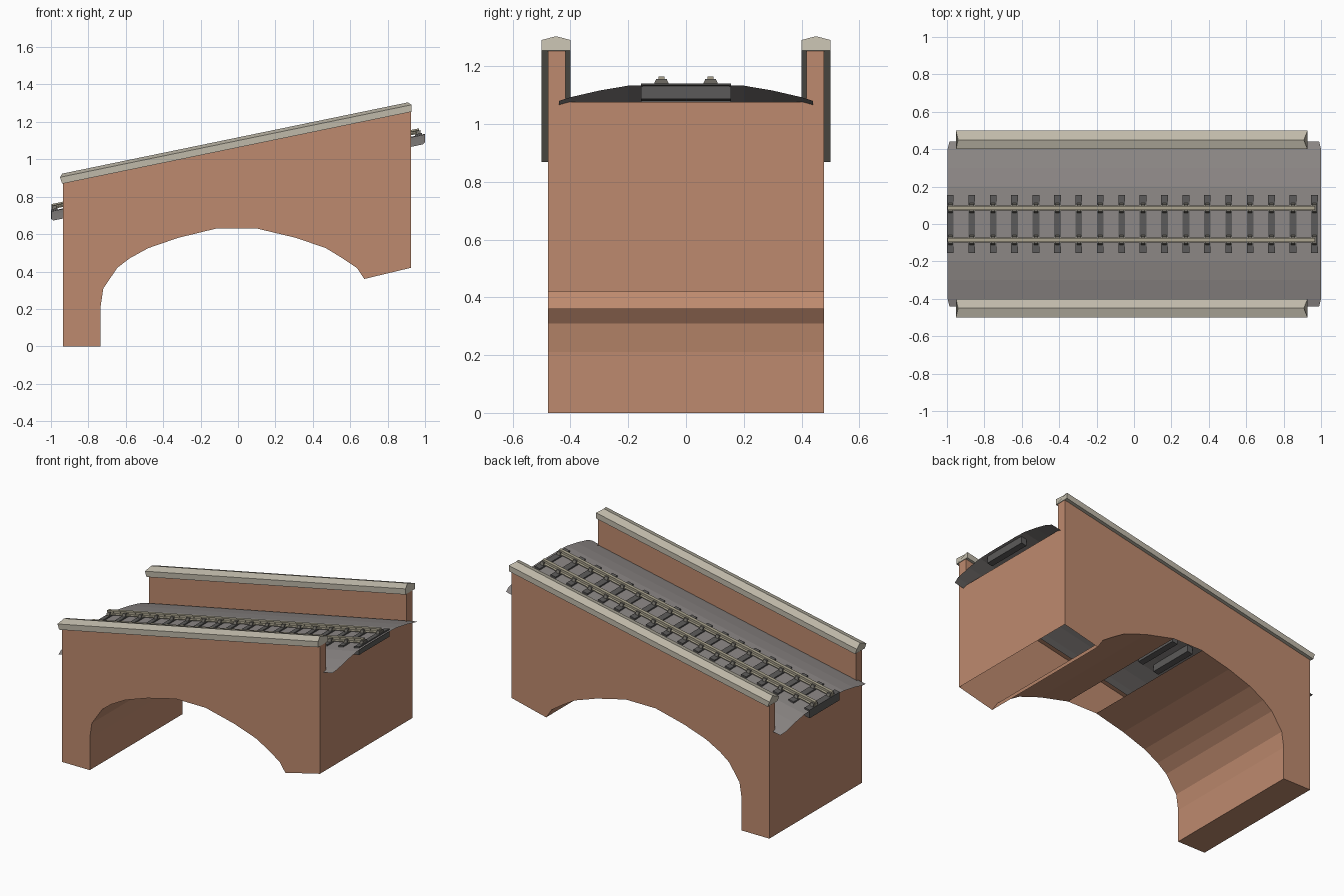
import bpy, bmesh

if "Cube" in bpy.data.objects:
    bpy.data.objects.remove(bpy.data.objects["Cube"])

SLOPE = 0.206          # rise per unit x of the whole deck
HALF = 0.477           # half width of the brick body


def material(name, rgb):
    m = bpy.data.materials.new(name)
    m.diffuse_color = (*rgb, 1)
    m.use_nodes = True
    m.node_tree.nodes["Principled BSDF"].inputs["Base Color"].default_value = m.diffuse_color
    return m


BRICK = material("brick", (0.515, 0.254, 0.156))
STONE = material("pale_stone", (0.527, 0.491, 0.402))
GRAVEL = material("gravel_grey", (0.262, 0.242, 0.235))
WOOD = material("dark_sleeper", (0.105, 0.102, 0.10))
STEEL = material("rail_steel", (0.40, 0.365, 0.27))
IRON = material("chair_iron", (0.16, 0.15, 0.13))


def finish(bm, name, mat):
    me = bpy.data.meshes.new(name)
    bm.to_mesh(me)
    bm.free()
    me.materials.append(mat)
    ob = bpy.data.objects.new(name, me)
    bpy.context.collection.objects.link(ob)
    return ob


def sweep(bm, section, x0, x1, closed=True):
    """Run a (y, height) section up the slope; x0/x1 may be one value per point."""
    n = len(section)
    xs = [x if isinstance(x, (list, tuple)) else [x] * n for x in (x0, x1)]
    a, b = [[bm.verts.new((x, y, h + SLOPE * x)) for x, (y, h) in zip(e, section)]
            for e in xs]
    for i in range(n if closed else n - 1):
        j = (i + 1) % n
        bm.faces.new((a[i], b[i], b[j], a[j]))
    if closed:
        bm.faces.new(a)
        bm.faces.new(b[::-1])
        bmesh.ops.recalc_face_normals(bm, faces=bm.faces[:])


def box_section(y, half, low, high):
    return [(y - half, low), (y + half, low), (y + half, high), (y - half, high)]


# Brick body: hollow shell with an open deck, open crown and open high-end underside
L, R, DECK = -0.935, 0.925, 0.885
outline = [(L, DECK + SLOPE * L), (L, 0), (-0.735, 0), (-0.735, 0.21), (-0.72, 0.31),
           (-0.645, 0.42), (-0.58, 0.47), (-0.48, 0.525), (-0.32, 0.58),
           (-0.115, 0.63), (0.10, 0.63), (0.31, 0.58), (0.47, 0.525), (0.56, 0.47),
           (0.635, 0.42), (0.675, 0.36), (R, 0.42), (R, DECK + SLOPE * R)]
bm = bmesh.new()
front = [bm.verts.new((x, -HALF, z)) for x, z in outline]
back = [bm.verts.new((x, HALF, z)) for x, z in outline]
bm.faces.new(front)
bm.faces.new(back[::-1])
for i in range(len(outline) - 1):
    if i not in (9, 15):                       # crown and high-end gaps
        bm.faces.new((front[i + 1], front[i], back[i], back[i + 1]))
finish(bm, "arch_body", BRICK)

# Parapet walls and their ridged coping stones
for side, name in ((-1, "front"), (1, "back")):
    bm = bmesh.new()
    sweep(bm, box_section(side * 0.447, 0.03, DECK, 1.066), L, R)
    finish(bm, name + "_parapet", BRICK)
    bm = bmesh.new()
    y = side * 0.45
    sweep(bm, [(y - 0.05, 1.063), (y + 0.05, 1.063), (y + 0.05, 1.10),
               (y, 1.117), (y - 0.05, 1.10)],
          [-0.94, -0.94, -0.952, -0.94, -0.952], [0.928, 0.928, 0.928, 0.908, 0.928])
    finish(bm, name + "_coping", STONE)

# Ballast bed: a shallow curved sheet
half_bed = [(0.44, 0.876), (0.40, 0.887), (0.30, 0.910), (0.20, 0.927), (0.10, 0.930)]
bed = [(-y, h) for y, h in half_bed] + half_bed[::-1]
ends = [0.99 + 0.01 * (abs(y) < 0.41) for y, h in bed]
bm = bmesh.new()
sweep(bm, bed, [-e + 0.003 for e in ends], ends, closed=False)
finish(bm, "ballast", GRAVEL)

# Sleepers and the chairs that hold the rails
sleepers, chairs = bmesh.new(), bmesh.new()
for i in range(18):
    x = -0.982 + i * 0.1145
    sweep(sleepers, box_section(0, 0.155, 0.885, 0.938), x - 0.018, x + 0.018)
    for y in (-0.085, 0.085):
        sweep(chairs, [(y - 0.027, 0.936), (y + 0.027, 0.936), (y + 0.018, 0.955),
                       (y - 0.018, 0.955)], x - 0.011, x + 0.011)
finish(sleepers, "sleepers", WOOD)
finish(chairs, "rail_chairs", IRON)

# Rails: foot, web and head
for y, name in ((-0.085, "front_rail"), (0.085, "back_rail")):
    half = [(0.014, 0.938), (0.014, 0.943), (0.005, 0.947), (0.005, 0.954),
            (0.011, 0.957), (0.011, 0.966)]
    bm = bmesh.new()
    sweep(bm, [(y + d, h) for d, h in half] + [(y - d, h) for d, h in half[::-1]],
          -0.997, 0.968)
    finish(bm, name, STEEL)
